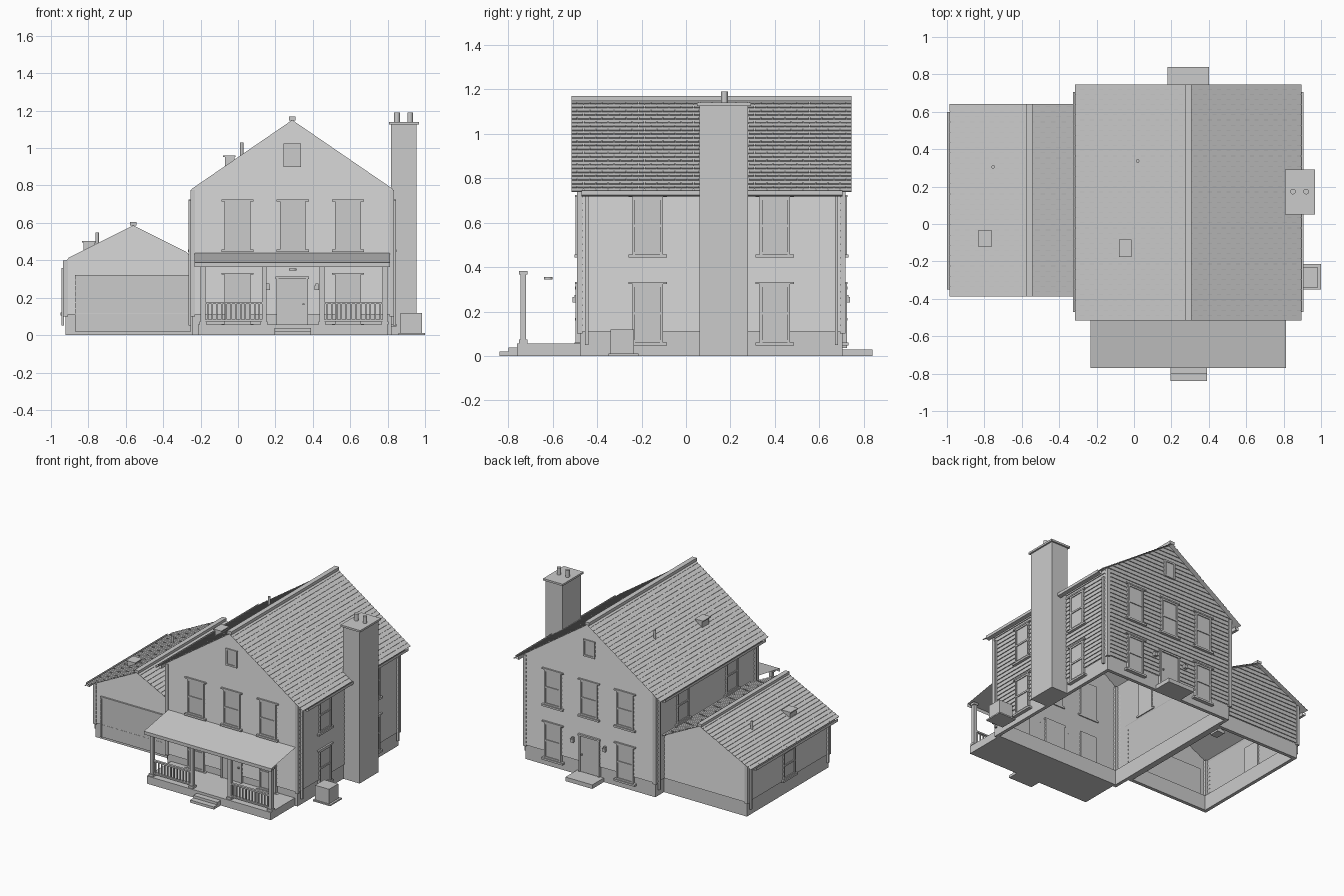
import bpy, math
from mathutils import Vector

if "Cube" in bpy.data.objects:
    bpy.data.objects.remove(bpy.data.objects["Cube"])

grey = bpy.data.materials.new("plain_grey")
grey.diffuse_color = (0.6, 0.6, 0.6, 1)
grey.use_nodes = True
grey.node_tree.nodes["Principled BSDF"].inputs["Base Color"].default_value = grey.diffuse_color


class Part:
    """Collects quads and boxes, then becomes one named object."""
    def __init__(self, name):
        self.name, self.v, self.f = name, [], []

    def quad(self, pts, hint=None):
        p = [Vector(q) for q in pts]
        if hint is not None and (p[1] - p[0]).cross(p[2] - p[0]).dot(Vector(hint)) < 0:
            p.reverse()
        n = len(self.v)
        self.v += p
        self.f.append(tuple(range(n, n + len(p))))

    def box(self, a, b):
        lo = [min(i, j) for i, j in zip(a, b)]
        hi = [max(i, j) for i, j in zip(a, b)]
        n = len(self.v)
        self.v += [(x, y, z) for z in (lo[2], hi[2]) for x, y in
                   ((lo[0], lo[1]), (hi[0], lo[1]), (hi[0], hi[1]), (lo[0], hi[1]))]
        for q in ((3, 2, 1, 0), (4, 5, 6, 7), (0, 1, 5, 4), (1, 2, 6, 5), (2, 3, 7, 6), (3, 0, 4, 7)):
            self.f.append(tuple(n + i for i in q))

    def tube(self, x, y, z0, z1, r, sides=12):
        ring = [(x + r * math.cos(2 * math.pi * i / sides), y + r * math.sin(2 * math.pi * i / sides))
                for i in range(sides)]
        for i in range(sides):
            a, b = ring[i - 1], ring[i]
            self.quad([(*a, z0), (*b, z0), (*b, z1), (*a, z1)])
        self.quad([(*p, z1) for p in ring], (0, 0, 1))

    def build(self):
        m = bpy.data.meshes.new(self.name)
        m.from_pydata(self.v, [], self.f)
        m.materials.append(grey)
        bpy.context.collection.objects.link(bpy.data.objects.new(self.name, m))


def wall_frame(axis, pos, sign):
    """Maps (along wall, outward, height) to world space."""
    if axis == 'y':
        return lambda u, o, z: (u, pos + sign * o, z)
    return lambda u, o, z: (pos + sign * o, u, z)


HX0, HX1, HY0, HY1 = -0.25, 0.83, -0.485, 0.713     # house walls
GX0, GY0, GY1 = -0.93, -0.358, 0.612                # garage walls
front, back = wall_frame('y', HY0, -1), wall_frame('y', HY1, 1)
right, left = wall_frame('x', HX1, 1), wall_frame('x', HX0, -1)
g_front, g_back, g_left = wall_frame('y', GY0, -1), wall_frame('y', GY1, 1), wall_frame('x', GX0, -1)


def siding(name, fr, u0, u1, ztop, ridge=None, slope=0):
    """Clapboard courses, clipped under a gable when a ridge (u, z) is given."""
    p, z, step = Part(name), 0.11, 0.0305
    out = Vector(fr(0, 1, 0)) - Vector(fr(0, 0, 0))
    top = ridge[1] if ridge else ztop

    def span(h):
        if not ridge:
            return u0, u1
        half = max(0, (ridge[1] - h) / slope)
        return max(u0, ridge[0] - half), min(u1, ridge[0] + half)
    while z < top - 0.002:
        z1 = min(z + step, top)
        (a, b), (c, d) = span(z), span(z1)
        p.quad([fr(a, 0.003, z), fr(b, 0.003, z), fr(d, -0.003, z1), fr(c, -0.003, z1)], out)
        p.quad([fr(a, 0.003, z), fr(b, 0.003, z), fr(b, -0.003, z), fr(a, -0.003, z)], (0, 0, -1))
        z = z1
    p.build()


HR, HS, GR, GS = (0.29, 1.15), 0.685, (-0.56, 0.587), 0.5
siding("front_wall", front, HX0, HX1, 0, HR, HS)
siding("back_wall", back, HX0, HX1, 0, HR, HS)
siding("right_wall", right, HY0, HY1, 0.78)
siding("left_wall", left, HY0, HY1, 0.78)
siding("garage_front_wall", g_front, GX0, HX0, 0, GR, GS)
siding("garage_back_wall", g_back, GX0, HX0, 0, GR, GS)
siding("garage_left_wall", g_left, GY0, GY1, 0.402)

# Foundations: open rings
for name, x0, x1, y0, y1 in (("house_foundation", HX0, HX1, HY0, HY1), ("garage_foundation", GX0, HX0 + 0.02, GY0, GY1)):
    p, t, i = Part(name), 0.025, 0.008
    x0, x1, y0, y1 = x0 + i, x1 - i, y0 + i, y1 - i
    p.box((x0, y0, 0), (x1, y0 + t, 0.112))
    p.box((x0, y1 - t, 0), (x1, y1, 0.112))
    p.box((x0, y0 + t, 0), (x0 + t, y1 - t, 0.112))
    p.box((x1 - t, y0 + t, 0), (x1, y1 - t, 0.112))
    p.build()

# Corner boards
p = Part("corner_boards")
for x, s in ((HX0, 1), (HX1, -1)):
    for y, t in ((HY0, 1), (HY1, -1)):
        p.box((x - s * .005, y - t * .005, .1), (x + s * .02, y + t * .02, .775))
for y, t in ((GY0, 1), (GY1, -1)):
    p.box((GX0 - .005, y - t * .005, .1), (GX0 + .02, y + t * .02, .4))
p.build()


def roof(name, ridge, slope, eave_x, y0, y1):
    """One slope of shingle tabs over a base sheet."""
    p = Part(name)
    r, e = Vector((ridge[0], 0, ridge[1])), Vector((eave_x, 0, ridge[1] - slope * abs(eave_x - ridge[0])))
    d = r - e
    n = Vector((-d.z if d.x > 0 else d.z, 0, abs(d.x))).normalized()
    rows = round(d.length / 0.0303)

    def at(s, y, h):
        return e + d * s + n * h + Vector((0, y, 0))
    p.quad([at(0, y0, 0), at(0, y1, 0), at(1, y1, 0), at(1, y0, 0)], n)
    w = 0.055
    for i in range(rows):
        s0, s1 = i / rows, (i + 1) / rows
        y = y0 - (w / 2 if i % 2 else 0)
        while y < y1:
            a, b = max(y, y0), min(y + w - 0.003, y1)
            if b > a:
                p.quad([at(s0, a, .006), at(s0, b, .006), at(s1, b, .001), at(s1, a, .001)], n)
                p.quad([at(s0, a, 0), at(s0, b, 0), at(s0, b, .006), at(s0, a, .006)], -d)
            y += w
    p.build()


roof("house_roof_left", HR, HS, -0.312, -0.515, 0.745)
roof("house_roof_right", HR, HS, 0.892, -0.515, 0.745)
roof("garage_roof_left", GR, GS, -0.983, -0.388, 0.642)
roof("garage_roof_right", GR, GS, -0.25, -0.388, 0.642)
p = Part("ridge_caps")
p.box((.272, -.515, 1.148), (.308, .745, 1.17))
p.box((-.577, -.388, .585), (-.543, .642, .604))
p.build()

# Gutters (open troughs) and downspouts
p = Part("gutters")
for x0, x1, y0, y1, z0, z1 in ((-.298, -.325, -.47, .705, .718, .745), (.878, .905, -.47, .705, .718, .745),
                               (-.975, -1.0, -.35, .6, .355, .383)):
    p.quad([(x0, y0, z1), (x0, y1, z1), (x0, y1, z0), (x0, y0, z0)])
    p.quad([(x0, y0, z0), (x0, y1, z0), (x1, y1, z0 + .006), (x1, y0, z0 + .006)], (0, 0, -1))
    p.quad([(x1, y0, z0 + .006), (x1, y1, z0 + .006), (x1, y1, z1), (x1, y0, z1)], (x1 - x0, 0, 0))
p.build()
p = Part("downspouts")
for fr, ys, top in ((right, (-.447, .677), .72), (left, (-.447, .677), .72), (g_left, (-.325, .58), .36)):
    for y in ys:
        p.box(fr(y - .007, 0, .05), fr(y + .007, .015, top))
p.build()


def window(name, fr, u, z0, z1, w=0.137, sill=True):
    """Two-sash window with frame, panes and sill."""
    p, h, b = Part(name), w / 2, 0.012
    zm = (z0 + z1) / 2
    p.box(fr(u - h, -.01, z0), fr(u + h, .005, z1))
    for s in (-1, 1):
        p.box(fr(u + s * h, -.01, z0), fr(u + s * (h - b), .012, z1))
    for z in (z0, z1 - b) + ((zm - b / 2,) if sill else ()):
        p.box(fr(u - h + b, -.01, z), fr(u + h - b, .011, z + b))
    if sill:
        p.box(fr(u - h - .018, -.01, z0 - .014), fr(u + h + .018, .018, z0))
        p.box(fr(u - h - .018, 0, z1), fr(u + h + .018, .014, z1 + .01))
    p.build()


XS, YS = (-0.003, 0.292, 0.588), (-0.173, 0.4)
for label, fr in (("front", front), ("back", back)):
    for i, x in enumerate(XS):
        window(f"{label}_upper_window_{i}", fr, x, .457, .715)
        if i != 1:
            window(f"{label}_lower_window_{i}", fr, x, .06, .323)
    window(f"{label}_attic_window", fr, .29, .9, 1.025, .092, False)
    # Door with trim, knob and wall lamps
    p = Part(f"{label}_door")
    p.box(fr(.215, -.01, .035), fr(.365, .005, .3))
    for u in (.205, .363):
        p.box(fr(u, -.01, .035), fr(u + .012, .012, .3))
    p.box(fr(.2, -.01, .3), fr(.38, .014, .313))
    p.box(fr(.345, 0, .16), fr(.355, .015, .17))
    p.build()
    p = Part(f"{label}_wall_lamps")
    for u in (.16, .422):
        p.box(fr(u - .012, .005, .24), fr(u + .012, .025, .265))
        p.box(fr(u - .008, 0, .265), fr(u + .008, .018, .275))
    p.build()
for y in YS:
    window("right_upper_window", right, y, .457, .715)
    window("right_lower_window", right, y, .06, .323)
    window("left_upper_window", left, y, .457, .715)
window("garage_side_window", g_left, .127, .12, .32)

# Garage door with surround
p = Part("garage_door")
p.box(g_front(-.86, -.015, .02), g_front(-.262, .004, .112))
p.box(g_front(-.86, -.015, .115), g_front(-.262, .004, .308))
for a, b, c, d in ((-.872, -.86, .02, .32), (-.262, -.252, .02, .32), (-.86, -.262, .308, .32)):
    p.box(g_front(a, -.015, c), g_front(b, .01, d))
p.build()

# Porch floor, steps and roof
p = Part("porch_floor")
p.box((-.215, -.76, 0), (.8, -.477, .057))
p.build()
p = Part("steps")
p.box((.195, -.8, 0), (.39, -.76, .038))
p.box((.195, -.84, 0), (.39, -.8, .019))
p.box((.18, .705, 0), (.4, .84, .03))
p.build()
p = Part("porch_roof")
p.quad([(-.232, -.77, .388), (.812, -.77, .388), (.812, -.485, .438), (-.232, -.485, .438)], (0, 0, 1))
p.quad([(-.232, -.77, .388), (.812, -.77, .388), (.812, -.77, .364), (-.232, -.77, .364)], (0, -1, 0))
p.build()
p = Part("porch_lamp")
p.tube(.292, -.62, .345, .356, .02)
p.build()

# Porch posts and front railing
POSTS = (-.188, .14, .45, .785)
p = Part("porch_posts")
for x in POSTS:
    p.box((x - .013, -.746, .057), (x + .013, -.72, .38))
    for z in (.057, .366):
        p.box((x - .019, -.752, z), (x + .019, -.714, z + .016))
p.build()
p = Part("porch_railing")
for a, b in ((POSTS[0], POSTS[1]), (POSTS[2], POSTS[3])):
    for z in (.073, .165):
        p.box((a, -.742, z), (b, -.724, z + .011))
    for i in range(1, 13):
        x = a + (b - a) * i / 13
        p.box((x - .004, -.737, .08), (x + .004, -.729, .168))
p.build()

# Chimney with cap and pots
p = Part("chimney")
p.box((.818, .06, 0), (.955, .28, 1.126))
p.box((.806, .05, 1.126), (.967, .292, 1.14))
for x in (.85, .92):
    p.tube(x, .173, 1.14, 1.19, .015)
p.build()

# Outdoor cooling unit
p = Part("cooling_unit")
p.box((.858, -.35, 0), (1.0, -.213, .01))
p.box((.87, -.34, .01), (.985, -.233, .118))
p.build()

# Roof vents and pipes
p = Part("roof_vents")
for x0, x1, y0, y1, z0, z1 in ((-.825, -.765, -.115, -.04, .44, .496), (-.07, -.02, -.17, -.09, .89, .952)):
    p.box((x0, y0, z0), (x1, y1, z1))
    p.box((x0 - .01, y0 - .006, z1), (x1 + .006, y1 + .006, z1 + .008))
p.tube(-.753, .305, .47, .548, .009)
p.tube(.02, .337, .94, 1.03, .009)
p.build()
